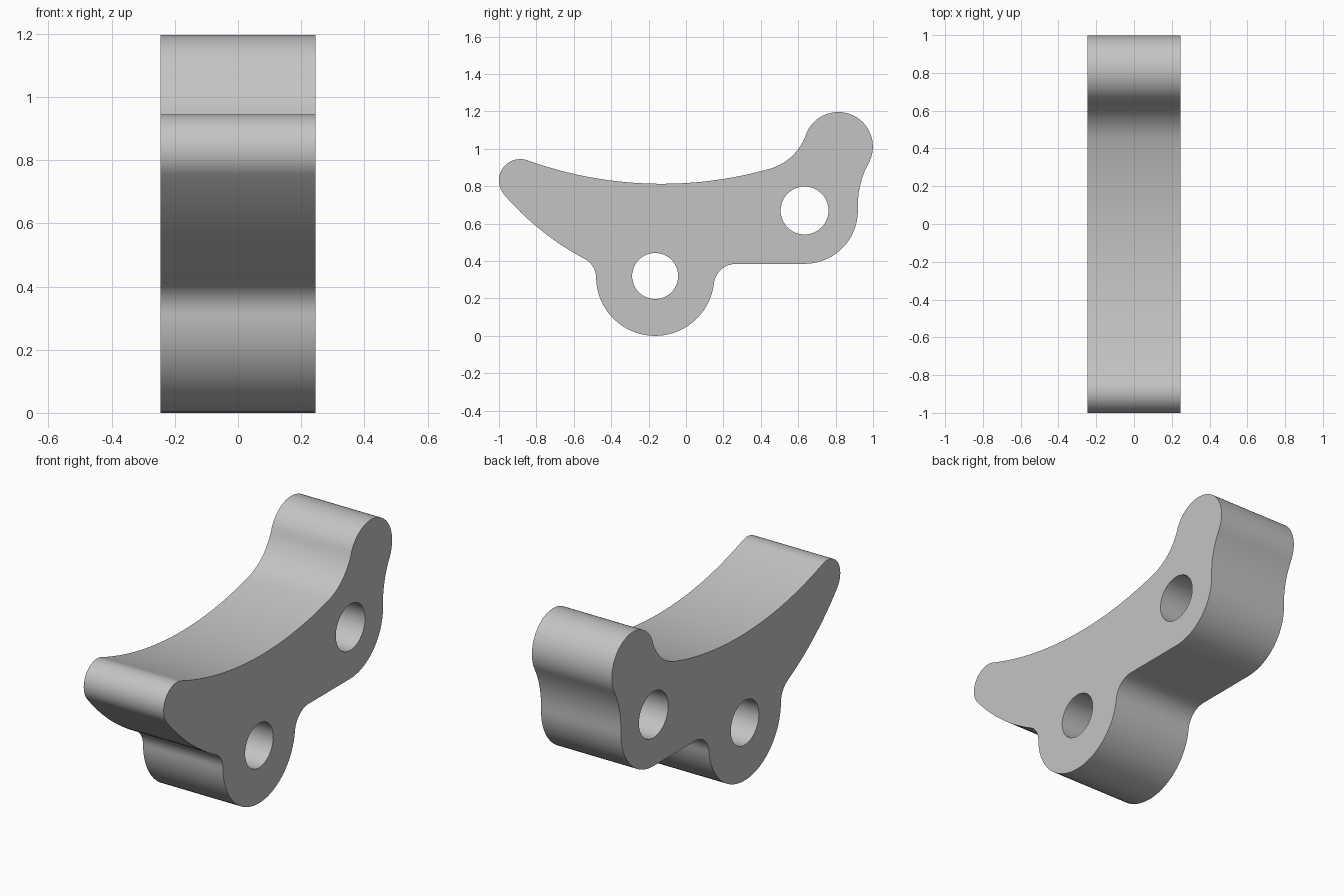
import bpy, bmesh
from math import radians, cos, sin, atan2, tau, pi
from mathutils import Vector

cube = bpy.data.objects.get("Cube")
if cube:
    bpy.data.objects.remove(cube)

HALF_WIDTH = 0.245


def arc(a, b, c):
    """Points on the circular arc from a through b, leaving out the end c."""
    a, b, c = Vector(a), Vector(b), Vector(c)
    u, v = b - a, c - a
    d = 2 * u.cross(v)
    centre = a + Vector((v.y * u.dot(u) - u.y * v.dot(v),
                         u.x * v.dot(v) - v.x * u.dot(u))) / d
    r = (a - centre).length
    start = atan2(a.y - centre.y, a.x - centre.x)
    end = atan2(c.y - centre.y, c.x - centre.x)
    sweep = (end - start) % tau if d > 0 else -((start - end) % tau)
    n = max(6, int(abs(sweep) / radians(5)), int(abs(sweep) * r / 0.04))
    return [(centre.x + r * cos(start + sweep * i / n),
             centre.y + r * sin(start + sweep * i / n)) for i in range(n)]


def circle(y, z, r, n=64):
    return [(y + r * cos(tau * i / n), z + r * sin(tau * i / n)) for i in range(n)]


# Side outline as a chain of arcs: (start, point on the way), None for a line
chain = [
    ((-0.481, 0.31), (-0.165, 0.0)),     # lower hub
    ((0.149, 0.28), (0.183, 0.35)),      # fillet under the body
    ((0.268, 0.385), None),              # flat underside
    ((0.634, 0.385), (0.836, 0.469)),    # rear hub
    ((0.919, 0.681), (0.931, 0.805)),    # neck, back
    ((0.975, 0.921), (0.83, 1.196)),     # rounded head
    ((0.645, 1.086), (0.57, 0.964)),     # neck, front
    ((0.447, 0.893), (-0.12, 0.813)),    # hollow top
    ((-0.846, 0.938), (-0.992, 0.873)),  # front tip
    ((-0.972, 0.755), (-0.774, 0.564)),  # belly
    ((-0.545, 0.413), (-0.5, 0.374)),    # fillet above the lower hub
]
outline = []
for i, (start, via) in enumerate(chain):
    end = chain[(i + 1) % len(chain)][0]
    outline += arc(start, via, end) if via else [start]

# Filled flat curve with two bores, extruded across the width
curve = bpy.data.curves.new("bracket_profile", "CURVE")
curve.dimensions = "2D"
curve.fill_mode = "BOTH"
curve.extrude = HALF_WIDTH
for loop in (outline, circle(-0.165, 0.32, 0.123), circle(0.634, 0.67, 0.128)):
    spline = curve.splines.new("POLY")
    spline.points.add(len(loop) - 1)
    for point, (y, z) in zip(spline.points, loop):
        point.co = (y, z, 0, 1)
    spline.use_cyclic_u = True

bracket = bpy.data.objects.new("bracket", curve)
bracket.rotation_euler = (pi / 2, 0, pi / 2)
bpy.context.collection.objects.link(bracket)
bpy.ops.object.select_all(action="DESELECT")
bracket.select_set(True)
bpy.context.view_layer.objects.active = bracket
bpy.ops.object.convert(target="MESH")
bracket = bpy.context.view_layer.objects.active
bracket.name = "bracket"

# Weld the caps to the walls and dissolve each cap's inner edges
bm = bmesh.new()
bm.from_mesh(bracket.data)
bmesh.ops.remove_doubles(bm, verts=bm.verts, dist=0.0005)
bmesh.ops.recalc_face_normals(bm, faces=bm.faces)
bm.to_mesh(bracket.data)
bm.free()

# Plain grey finish
grey = bpy.data.materials.new("plain_grey")
grey.use_nodes = True
colour = (0.55, 0.55, 0.55, 1)
grey.diffuse_color = colour
grey.node_tree.nodes["Principled BSDF"].inputs["Base Color"].default_value = colour
bracket.data.materials.clear()
bracket.data.materials.append(grey)
bpy.ops.object.shade_smooth_by_angle(angle=radians(30))
